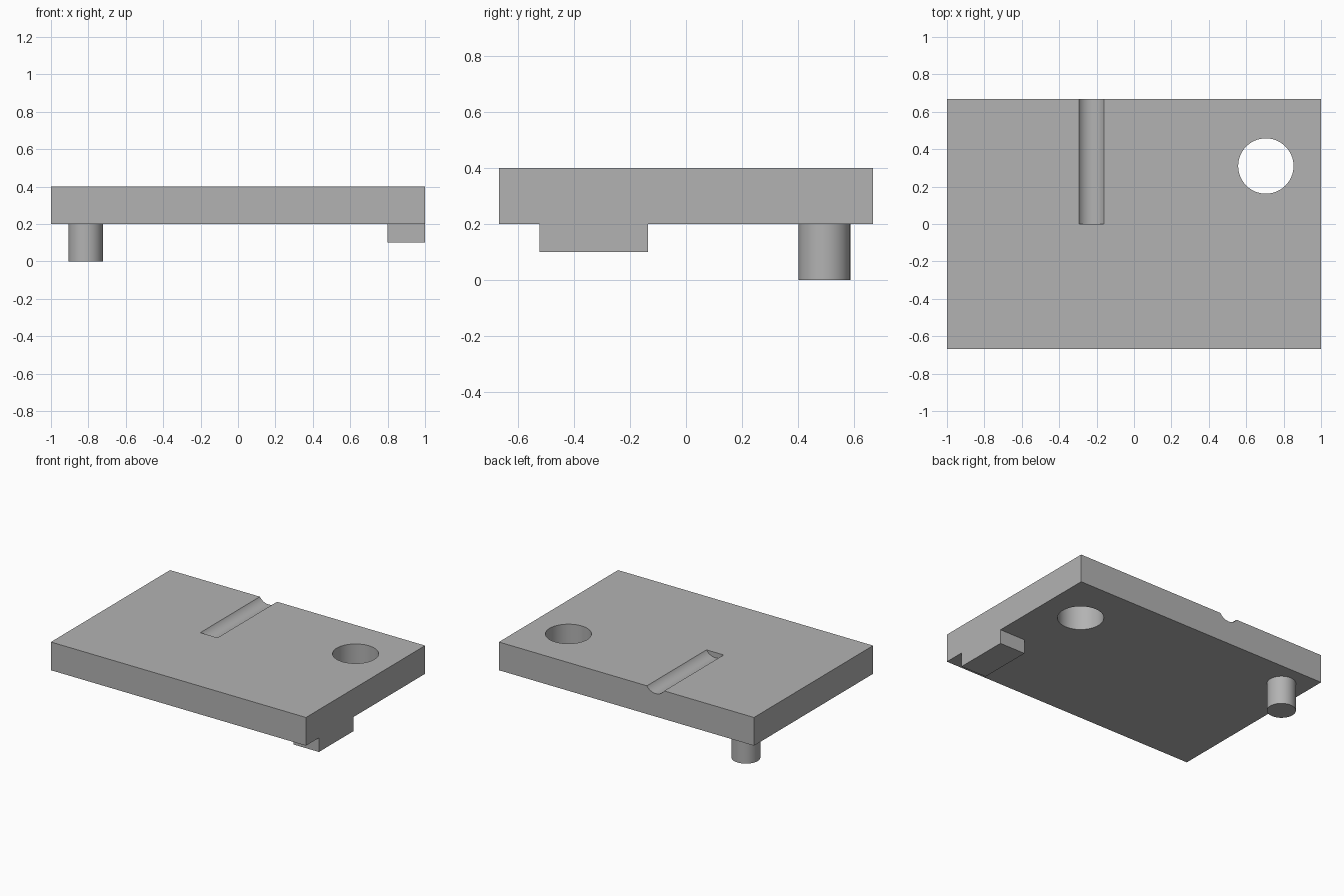
import bpy
import math

if "Cube" in bpy.data.objects:
    bpy.data.objects.remove(bpy.data.objects["Cube"], do_unlink=True)

grey = bpy.data.materials.new("plain grey")
grey.use_nodes = True
colour = (0.45, 0.45, 0.45, 1)
grey.diffuse_color = colour
grey.node_tree.nodes["Principled BSDF"].inputs["Base Color"].default_value = colour


def finish(name):
    obj = bpy.context.object
    obj.name = name
    bpy.ops.object.transform_apply(location=True, rotation=True, scale=True)
    obj.data.materials.append(grey)
    return obj


def box(name, low, high):
    centre = [(a + b) / 2 for a, b in zip(low, high)]
    bpy.ops.mesh.primitive_cube_add(size=1, location=centre)
    bpy.context.object.scale = [b - a for a, b in zip(low, high)]
    return finish(name)


def cylinder(name, radius, depth, centre, tilt=0):
    bpy.ops.mesh.primitive_cylinder_add(vertices=64, radius=radius, depth=depth,
                                        location=centre, rotation=(tilt, 0, 0))
    return finish(name)


def smooth(obj):
    bpy.ops.object.select_all(action="DESELECT")
    obj.select_set(True)
    bpy.context.view_layer.objects.active = obj
    bpy.ops.object.shade_smooth_by_angle(angle=math.radians(30))


# Flat plate
plate = box("plate", (-1, -0.667, 0.2), (1, 0.667, 0.4))

# Round through hole and shallow rounded groove open at the back edge
hole = cylinder("hole_cutter", 0.148, 0.6, (0.705, 0.31, 0.3))
groove = cylinder("groove_cutter", 0.08, 1, (-0.228, 0.5, 0.443), math.pi / 2)
for cutter in (hole, groove):
    cut = plate.modifiers.new(cutter.name, "BOOLEAN")
    cut.object = cutter
    cut.solver = "EXACT"
    bpy.context.view_layer.objects.active = plate
    bpy.ops.object.modifier_apply(modifier=cut.name)
    bpy.data.objects.remove(cutter, do_unlink=True)
smooth(plate)

# Round pin and rectangular lug under the plate
pin = cylinder("pin", 0.0925, 0.2, (-0.815, 0.493, 0.1))
smooth(pin)
box("lug", (0.8, -0.522, 0.1), (1, -0.135, 0.2))
